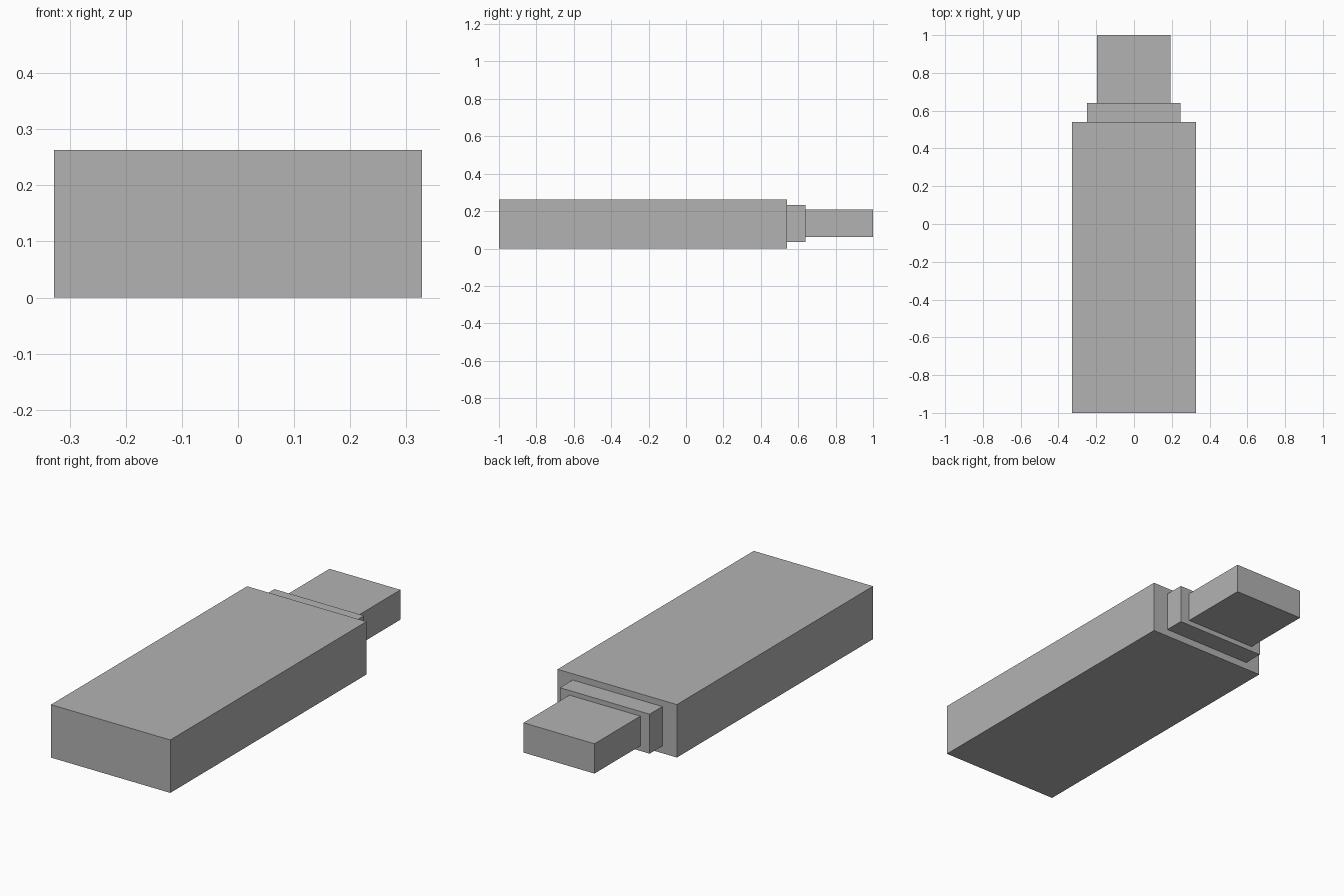
import bpy
from mathutils import Vector

default_cube = bpy.data.objects.get("Cube")
if default_cube:
    bpy.data.objects.remove(default_cube, do_unlink=True)

# Single grey finish
grey = bpy.data.materials.new("plain_grey")
grey.use_nodes = True
colour = (0.448, 0.448, 0.448, 1)
grey.diffuse_color = colour
grey.node_tree.nodes["Principled BSDF"].inputs["Base Color"].default_value = colour


def box(name, low, high):
    """Add a flat-shaded box spanning two opposite corners."""
    low, high = Vector(low), Vector(high)
    bpy.ops.mesh.primitive_cube_add(size=1, location=(low + high) / 2)
    obj = bpy.context.object
    obj.name = name
    obj.scale = high - low
    bpy.ops.object.transform_apply(location=False, rotation=False, scale=True)
    obj.data.materials.append(grey)
    return obj


# Main housing, stepped collar and connector plug, front to back
box("housing", (-0.328, -1, 0), (0.328, 0.54, 0.263))
box("collar", (-0.248, 0.54, 0.036), (0.245, 0.64, 0.232))
box("connector_plug", (-0.197, 0.64, 0.061), (0.193, 1, 0.209))
